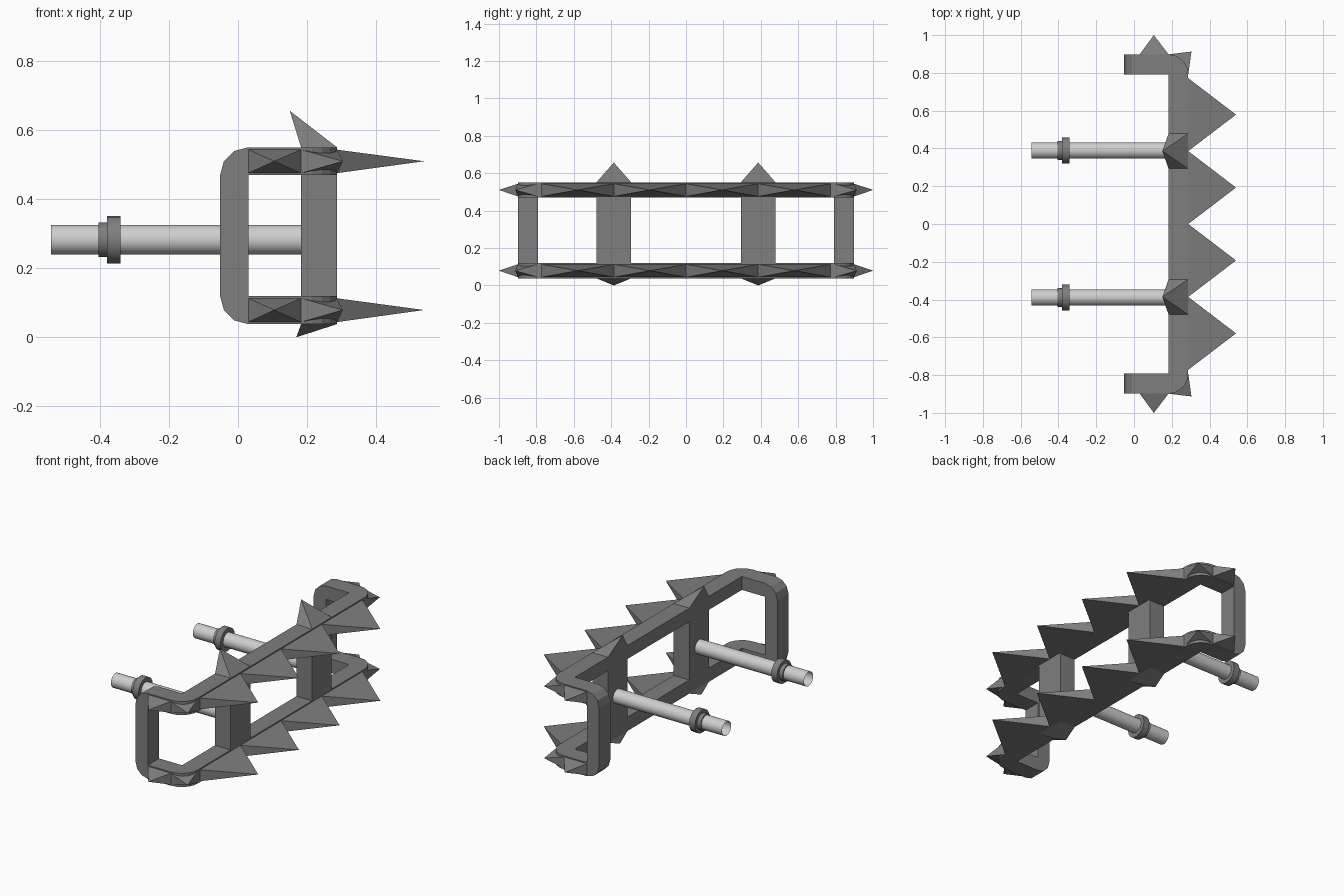
import bpy, bmesh, math
from mathutils import Vector, Matrix

if "Cube" in bpy.data.objects:
    bpy.data.objects.remove(bpy.data.objects["Cube"])


def material(name, v):
    m = bpy.data.materials.new(name)
    m.diffuse_color = (v, v, v, 1)
    m.use_nodes = True
    m.node_tree.nodes["Principled BSDF"].inputs["Base Color"].default_value = m.diffuse_color
    return m


DARK = material("dark grey steel", 0.21)
LIGHT = material("light grey metal", 0.62)


def finish(name, bm, mat, smooth=False):
    bmesh.ops.recalc_face_normals(bm, faces=bm.faces)
    me = bpy.data.meshes.new(name)
    bm.to_mesh(me)
    bm.free()
    me.materials.append(mat)
    ob = bpy.data.objects.new(name, me)
    bpy.context.collection.objects.link(ob)
    if smooth:
        bpy.ops.object.select_all(action='DESELECT')
        ob.select_set(True)
        bpy.context.view_layer.objects.active = ob
        bpy.ops.object.shade_smooth_by_angle(angle=math.radians(35))
    return ob


def prism(name, pts, offset):
    bm = bmesh.new()
    f = bm.faces.new([bm.verts.new(p) for p in pts])
    r = bmesh.ops.extrude_face_region(bm, geom=[f])
    vs = [g for g in r['geom'] if isinstance(g, bmesh.types.BMVert)]
    bmesh.ops.translate(bm, verts=vs, vec=Vector(offset))
    # keep both caps so that the prism is closed
    if f not in bm.faces:
        bm.faces.new([v for v in bm.verts if v not in vs])
    return finish(name, bm, DARK)


def spike(name, base, tip):
    bm = bmesh.new()
    b = [bm.verts.new(p) for p in base]
    t = bm.verts.new(tip)
    bm.faces.new(b)
    for i in range(4):
        bm.faces.new((b[i], b[(i + 1) % 4], t))
    return finish(name, bm, DARK)


def arc(cx, cy, rx, ry, a0, a1, n):
    return [(cx + rx * math.cos(math.radians(a0 + (a1 - a0) * i / n)),
             cy + ry * math.sin(math.radians(a0 + (a1 - a0) * i / n)))
            for i in range(n + 1)]


def tube_x(name, x0, x1, r, y, z, n, caps, mat):
    bm = bmesh.new()
    bmesh.ops.create_cone(bm, cap_ends=caps, segments=n, radius1=r, radius2=r,
                          depth=x1 - x0)
    bmesh.ops.transform(bm, verts=bm.verts, matrix=Matrix.Translation(
        ((x0 + x1) / 2, y, z)) @ Matrix.Rotation(math.pi / 2, 4, 'Y'))
    return finish(name, bm, mat, True)


XB, XM, XI, XO = -0.052, 0.03, 0.183, 0.287   # back, bracket front, rail inner/outer
YI, YO = 0.792, 0.898                         # end arm inner/outer
Z0, Z1, Z2, Z3 = 0.038, 0.12, 0.47, 0.551     # lower and upper rail heights
YP, HP = 0.386, 0.093                         # post centre and half width

# U-shaped rails with rounded outer corners, and their horizontal spikes
for level, zb, zt in (("lower", Z0, Z1), ("upper", Z2, Z3)):
    right = arc(XI, -YI, XO - XI, YO - YI, -90, 0, 5)
    left = arc(XI, YI, XO - XI, YO - YI, 0, 90, 5)
    outline = ([(XM, -YO)] + right + left
               + [(XM, YO), (XM, YI), (XI, YI), (XI, -YI), (XM, -YI)])
    prism(level + "_rail", [(x, y, zb) for x, y in outline], (0, 0, zt - zb))
    lo, hi, mid = zb + 0.006, zt - 0.007, (zb + zt) / 2

    def side_spike(name, p, q, tip):
        spike(name, [(*p, lo), (*q, lo), (*q, hi), (*p, hi)], (*tip, mid))

    w = YP / 2
    for k in (-3, -1, 1, 3):
        side_spike(level + "_front_spike", (XO, (k - 1) * w), (XO, (k + 1) * w),
                   (0.54, k * w))
    for s in (-1, 1):
        side_spike(level + "_end_spike", (XM, s * YO), (XI, s * YO), (0.105, s))
        side_spike(level + "_corner_spike", (XI, s * YO), (XO, s * YI),
                   (0.304, s * 0.913))

for s in (-1, 1):
    # C-shaped end brackets joining the two rails
    c = (arc(XM, Z2, XM - XB, Z3 - Z2, 90, 180, 3)
         + arc(XM, Z1, XM - XB, Z1 - Z0, 180, 270, 3) + [(XM, Z1), (XM, Z2)])
    prism("end_bracket", [(x, s * YI, z) for x, z in c], (0, s * (YO - YI), 0))

    # posts between the rails, with a spike above and below each
    y0, y1 = s * YP - HP, s * YP + HP
    prism("post", [(XI, y0, Z1), (XO, y0, Z1), (XO, y1, Z1), (XI, y1, Z1)],
          (0, 0, Z2 - Z1))
    for name, z, tip in (("top_spike", Z3, (0.15, s * YP, 0.657)),
                         ("bottom_spike", Z0, (0.169, s * YP, 0.0))):
        spike(name, [(XI, y0, z), (XO, y0, z), (XO, y1, z), (XI, y1, z)], tip)

    # open mounting tubes with a stepped collar
    y, z = s * 0.389, 0.283
    tube_x("mounting_tube", -0.542, XI, 0.043, y, z, 32, False, LIGHT)
    tube_x("collar_flange", -0.38, -0.341, 0.069, y, z, 16, True, DARK)
    tube_x("collar_step", -0.405, -0.38, 0.05, y, z, 16, True, DARK)
